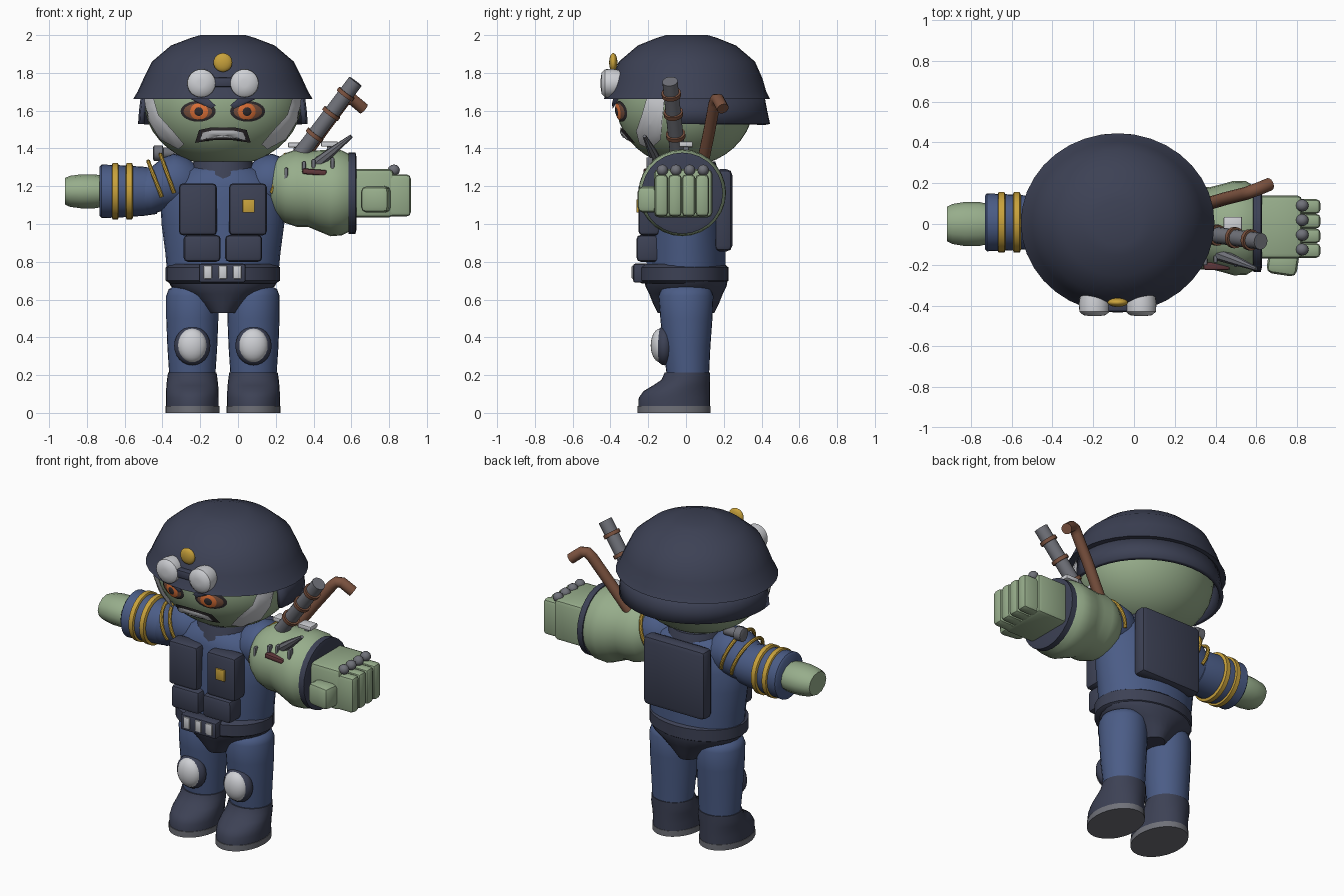
import bpy, bmesh, math
from mathutils import Vector, Euler

if "Cube" in bpy.data.objects:
    bpy.data.objects.remove(bpy.data.objects["Cube"])

MID = -0.08  # body centre line
TAU = math.tau


def material(name, *rgb):
    m = bpy.data.materials.new(name)
    m.use_nodes = True
    m.diffuse_color = (*rgb, 1)
    m.node_tree.nodes["Principled BSDF"].inputs["Base Color"].default_value = (*rgb, 1)
    return m


navy = material("navy armour", .046, .053, .09)
blue = material("blue cloth", .07, .108, .24)
green = material("green skin", .31, .42, .26)
gold = material("gold", .58, .36, .045)
white = material("off white", .62, .63, .66)
grey = material("steel grey", .16, .165, .19)
brown = material("rusty brown", .2, .085, .05)
orange = material("orange iris", .75, .17, .04)
dark = material("dark outline", .03, .025, .028)
maroon = material("maroon gash", .12, .04, .045)
parts = []


def finish(name, bm, mat):
    bmesh.ops.recalc_face_normals(bm, faces=bm.faces[:])
    me = bpy.data.meshes.new(name)
    bm.to_mesh(me)
    bm.free()
    me.materials.append(mat)
    ob = bpy.data.objects.new(name, me)
    bpy.context.collection.objects.link(ob)
    parts.append(ob)
    return ob


def skin(name, mat, rings, closed=True, caps=True):
    bm = bmesh.new()
    vs = [[bm.verts.new(p) for p in r] for r in rings]
    n = len(vs[0])
    for a, b in zip(vs, vs[1:]):
        for i in range(n if closed else n - 1):
            j = (i + 1) % n
            bm.faces.new((a[i], a[j], b[j], b[i]))
    if caps:
        bm.faces.new(vs[0])
        bm.faces.new(vs[-1])
    return finish(name, bm, mat)


def loft(name, mat, rings, axis="z", n=28):
    """Elliptical rings: (cx, cy, cz, radius a, radius b)."""
    out = []
    for x, y, z, a, b in rings:
        cs = [(a * math.cos(TAU * i / n), b * math.sin(TAU * i / n)) for i in range(n)]
        out.append([(x + c, y + s, z) if axis == "z" else
                    (x, y + c, z + s) if axis == "x" else (x + c, y, z + s) for c, s in cs])
    return skin(name, mat, out)


def tube(name, mat, pts, radii, n=12):
    pts = [Vector(p) for p in pts]
    rings = []
    for i, p in enumerate(pts):
        q = (pts[min(i + 1, len(pts) - 1)] - pts[max(i - 1, 0)]).to_track_quat("Z", "Y")
        r = radii[i] if isinstance(radii, list) else radii
        rings.append([p + q @ Vector((r * math.cos(TAU * k / n), r * math.sin(TAU * k / n), 0))
                      for k in range(n)])
    return skin(name, mat, rings)


def ball(name, mat, c, r, seg=24):
    bm = bmesh.new()
    bmesh.ops.create_uvsphere(bm, u_segments=seg, v_segments=seg // 2, radius=1)
    bmesh.ops.scale(bm, vec=r, verts=bm.verts)
    bmesh.ops.translate(bm, vec=c, verts=bm.verts)
    return finish(name, bm, mat)


def box(name, mat, x, y, z, bevel=.02, rot=(0, 0, 0)):
    """Bevelled box from (low, high) ranges."""
    bm = bmesh.new()
    bmesh.ops.create_cube(bm, size=1)
    bmesh.ops.scale(bm, vec=[r[1] - r[0] for r in (x, y, z)], verts=bm.verts)
    bmesh.ops.bevel(bm, geom=bm.edges[:], offset=bevel, segments=2, profile=.5, affect="EDGES")
    bmesh.ops.rotate(bm, matrix=Euler(rot).to_matrix(), verts=bm.verts)
    bmesh.ops.translate(bm, vec=[sum(r) / 2 for r in (x, y, z)], verts=bm.verts)
    return finish(name, bm, mat)


# Head and patches that hug its surface
HC, HR = Vector((MID, -.005, 1.64)), Vector((.415, .365, .335))
ball("head", green, HC, HR, 40)


def patch(name, mat, outline, lift, side=0):
    """Outline is (x, z) on the face, or (y, z) on a cheek when side is +-1."""
    ca = sum(p[0] for p in outline) / len(outline)
    cb = sum(p[1] for p in outline) / len(outline)
    rings = []
    for k in (1, .75, .5, .25, .02):
        ring = []
        for a, b in outline:
            a, b = ca + (a - ca) * k, cb + (b - cb) * k
            w, u = (b - HC.z) / HR.z, (a - (HC.y if side else HC.x)) / (HR.y if side else HR.x)
            d = math.sqrt(max(0, 1 - w * w - u * u))
            p = Vector((HC.x + side * HR.x * d, a, b) if side else (a, HC.y - HR.y * d, b))
            ring.append(p + (p - HC).normalized() * lift)
        rings.append(ring)
    ob = skin(name, mat, rings)
    s = ob.modifiers.new("thickness", "SOLIDIFY")
    s.thickness, s.offset = .009, 0
    return ob


def oval(cx, cz, a, b, n=24):
    return [(cx + a * math.cos(TAU * i / n), cz + b * math.sin(TAU * i / n)) for i in range(n)]


for s, side in ((-1, "right"), (1, "left")):
    ex = MID + s * .13
    for i, (nm, m, a, b) in enumerate((("eye_rim", dark, .088, .05), ("eye_white", brown, .07, .037),
                                       ("iris", orange, .042, .038), ("pupil", dark, .018, .018))):
        patch(f"{side}_{nm}", m, oval(ex - s * .008 * (i > 1), 1.597, a, b), .003 + .005 * i)
    brow = [(.04, 1.63), (.06, 1.615), (.11, 1.64), (.18, 1.67), (.17, 1.69), (.1, 1.68)]
    patch(f"{side}_brow", navy, [(MID + s * a, b) for a, b in brow], .022)
    strap = [(-.2, 1.66), (-.11, 1.66), (-.125, 1.55), (-.13, 1.46), (-.18, 1.41),
             (-.235, 1.435), (-.25, 1.5), (-.22, 1.58)]
    patch(f"{side}_chin_strap", white, strap, .018, s)


def frown(w, top, low, drop):
    return [(MID + s * w * t, z - drop * t * t) for s, t, z in
            [(-1, 1, low), (-1, .85, top), (-1, .4, top), (1, .4, top), (1, .85, top),
             (1, 1, low), (1, .7, low), (1, .25, low), (-1, .25, low), (-1, .7, low)]]


patch("lips", dark, frown(.14, 1.515, 1.455, .02), .008)
patch("teeth", white, frown(.115, 1.502, 1.468, .016), .015)

# Helmet, neck guard, goggles
loft("helmet", navy, [(MID, .005, z, a, b) for z, a, b in (
    (1.665, .4, .37), (1.662, .475, .44), (1.70, .452, .42), (1.77, .42, .4), (1.86, .375, .36),
    (1.945, .275, .26), (1.985, .17, .16), (2.0, .12, .11))], n=36)
guard = []
for z, a, b in ((1.68, .435, .41), (1.6, .445, .425), (1.53, .45, .44)):
    arc = [math.radians(-12 + 204 * i / 24) for i in range(25)]
    guard.append([(MID + a * math.cos(t), .005 + b * math.sin(t), z) for t in arc])
g = skin("neck_guard", navy, guard, closed=False, caps=False)
g.modifiers.new("thickness", "SOLIDIFY").thickness = .025
for s in (-1, 1):
    gx = MID + s * .114
    loft("goggle_lens", white, [(gx, y, 1.745, r, r) for y, r in
         ((-.35, .07), (-.39, .076), (-.43, .074), (-.447, .055), (-.452, .02))], "y")
box("goggle_bridge", navy, (-.14, -.02), (-.43, -.37), (1.725, 1.775), .01)
ball("helmet_emblem", gold, (MID, -.385, 1.855), (.05, .022, .05))

# Torso, belt, pelvis
loft("neck_collar", navy, [(MID, 0, z, r, r) for z, r in ((1.2, .19), (1.27, .175), (1.33, .155))])
loft("torso", blue, [(MID, 0, z, a, b) for z, a, b in (
    (.74, .295, .21), (.85, .305, .21), (1.0, .325, .205), (1.12, .33, .2), (1.21, .3, .19),
    (1.28, .22, .17), (1.31, .14, .13))])
loft("belt", navy, [(MID, -.015, z, a, b) for z, a, b in (
    (.685, .28, .22), (.7, .303, .24), (.77, .303, .24), (.787, .28, .22))])
loft("pelvis", navy, [(MID, 0, z, a, b) for z, a, b in (
    (.7, .29, .22), (.67, .275, .215), (.63, .21, .195), (.58, .14, .175), (.53, .085, .15))])
box("belt_pouch", navy, (-.207, .04), (-.28, -.2), (.69, .79), .012)
for x in (-.16, -.08, -.004):
    box("cartridge", white, (x - .022, x + .022), (-.288, -.25), (.71, .78), .006)
for s in (-1, 1):
    for nm, a, b, z, f in (("upper", .032, .233, (.94, 1.215), -.252), ("lower", .012, .208, (.8, .942), -.262)):
        box(f"{nm}_vest_pouch", navy, sorted((MID + s * a, MID + s * b)), (f, -.14), z, .022)
box("vest_badge", gold, (.025, .088), (-.262, -.24), (1.06, 1.13), .003)
box("back_plate", navy, (MID - .215, MID + .215), (.15, .245), (.855, 1.29), .03)
loft("shoulder_radio", grey, [(x, .06, 1.375, r, r) for x, r in
     ((-.45, .03), (-.445, .042), (-.4, .042), (-.395, .03), (-.32, .03))], "x", 14)

# Legs, boots, knee pads
for s in (-1, 1):
    lx = MID + s * .162
    loft("leg", blue, [(lx, y, z, a, b) for z, y, a, b in (
        (.2, .01, .122, .112), (.35, .004, .132, .125), (.5, .002, .138, .138),
        (.62, .0, .138, .145), (.655, .0, .125, .13), (.68, 0, .08, .09))])
    loft("boot", navy, [(lx, (f + .128) / 2, z, a, (.128 - f) / 2) for z, f, a in (
        (.03, -.252, .14), (.08, -.25, .14), (.115, -.225, .139), (.145, -.175, .137),
        (.175, -.13, .134), (.215, -.112, .128))])
    loft("sole", grey, [(lx, -.063, z, .143, .193) for z in (0, .036)])
    ball("knee_pad_rim", navy, (lx, -.115, .355), (.096, .055, .103))
    ball("knee_pad", white, (lx, -.135, .357), (.078, .052, .09))

# Shoulders with gold stripes
for s in (-1, 1):
    loft("shoulder", blue, [(MID + s * d, 0, z, r, r) for d, z, r in (
        (.12, 1.2, .09), (.19, 1.22, .135), (.26, 1.225, .147), (.32, 1.21, .14),
        (.38, 1.175, .125), (.42, 1.17, .12))], "x")
    for d, zc, r in ((.345, 1.2, .138), (.28, 1.225, .149)):
        arc = [math.radians(-25 + 230 * i / 20) for i in range(21)]
        tube("shoulder_stripe", gold, [(MID + s * (d + .05 * math.sin(t)), r * math.cos(t),
                                        zc + r * math.sin(t) * .95) for t in arc], .011, 8)

# Human arm
loft("sleeve", blue, [(x, .008, 1.173, r, r) for x, r in
     ((-.43, .12), (-.5, .13), (-.6, .137), (-.722, .142), (-.732, .13))], "x")
for x in (-.65, -.575):
    loft("sleeve_band", gold, [(x + d, .008, 1.173, r, r) for d, r in
         ((-.02, .135), (-.014, .149), (.014, .149), (.02, .135))], "x")
loft("small_hand", green, [(x, 0, 1.173, a, b) for x, a, b in (
    (-.7, .095, .08), (-.76, .108, .09), (-.83, .108, .09), (-.89, .098, .082), (-.917, .085, .07))], "x", 12)

# Swollen arm, cuff and fist
loft("swollen_arm", green, [(x, -.02, z, r, q) for x, z, r, q in (
    (.17, 1.2, .11, .11), (.2, 1.195, .155, .15), (.25, 1.19, .19, .185), (.31, 1.19, .205, .205),
    (.37, 1.185, .2, .2), (.43, 1.175, .215, .215), (.49, 1.165, .232, .23),
    (.55, 1.165, .23, .225), (.6, 1.165, .2, .2))], "x")
loft("cuff", navy, [(x, -.02, 1.163, r, r) for x, r in
     ((.58, .19), (.586, .215), (.622, .215), (.628, .19))], "x")
box("palm", green, (.6, .825), (-.17, .14), (1.035, 1.29), .025)
for y in (-.13, -.058, .014, .086):
    box("finger", green, (.77, .915), (y - .036, y + .036), (1.04, 1.262), .022)
    ball("knuckle_stud", grey, (.825, y + .005, 1.285), (.032, .03, .03), 12)
box("thumb", green, (.655, .805), (-.25, -.13), (1.06, 1.2), .03, (0, 0, -.15))

# Debris stuck in the arm
a, b = Vector((.3, -.04, 1.33)), Vector((.622, -.085, 1.755))
tube("steel_pipe", grey, [a, b], .041, 14)
for t in (.33, .6, .84):
    c, d = a.lerp(b, t), (b - a).normalized() * .011
    tube("pipe_ring", brown, [c - d, c + d], .052, 14)
tube("bent_pipe", brown, [(.33, .09, 1.33), (.45, .125, 1.5), (.55, .15, 1.635), (.575, .16, 1.66),
                          (.605, .17, 1.66), (.665, .195, 1.61)], .032)
tube("metal_shard", grey, [(.36, -.12, 1.27), (.43, -.155, 1.33), (.5, -.18, 1.385), (.6, -.22, 1.465)],
     [.03, .03, .024, .01], 8)
for x, z in ((.31, 1.405), (.485, 1.41)):
    box("staple_top", white, (x - .045, x + .045), (-.035, .035), (z, z + .026), .005)
    box("staple_leg", grey, (x - .015, x + .015), (-.015, .015), (z - .07, z), .004)
box("gash", maroon, (.34, .47), (-.225, -.18), (1.26, 1.29), .01, (0, .08, 0))
for x, y, z in ((.255, -.187, 1.265), (.35, -.187, 1.3), (.4, -.175, 1.31), (.5, -.195, 1.32)):
    box("stitch", grey, (x - .01, x + .01), (y - .015, y + .02), (z - .033, z + .033), .006)

# Smooth shading with sharp corners kept
bpy.ops.object.select_all(action="DESELECT")
for ob in parts:
    ob.select_set(True)
bpy.context.view_layer.objects.active = parts[0]
bpy.ops.object.shade_smooth_by_angle(angle=math.radians(42))
